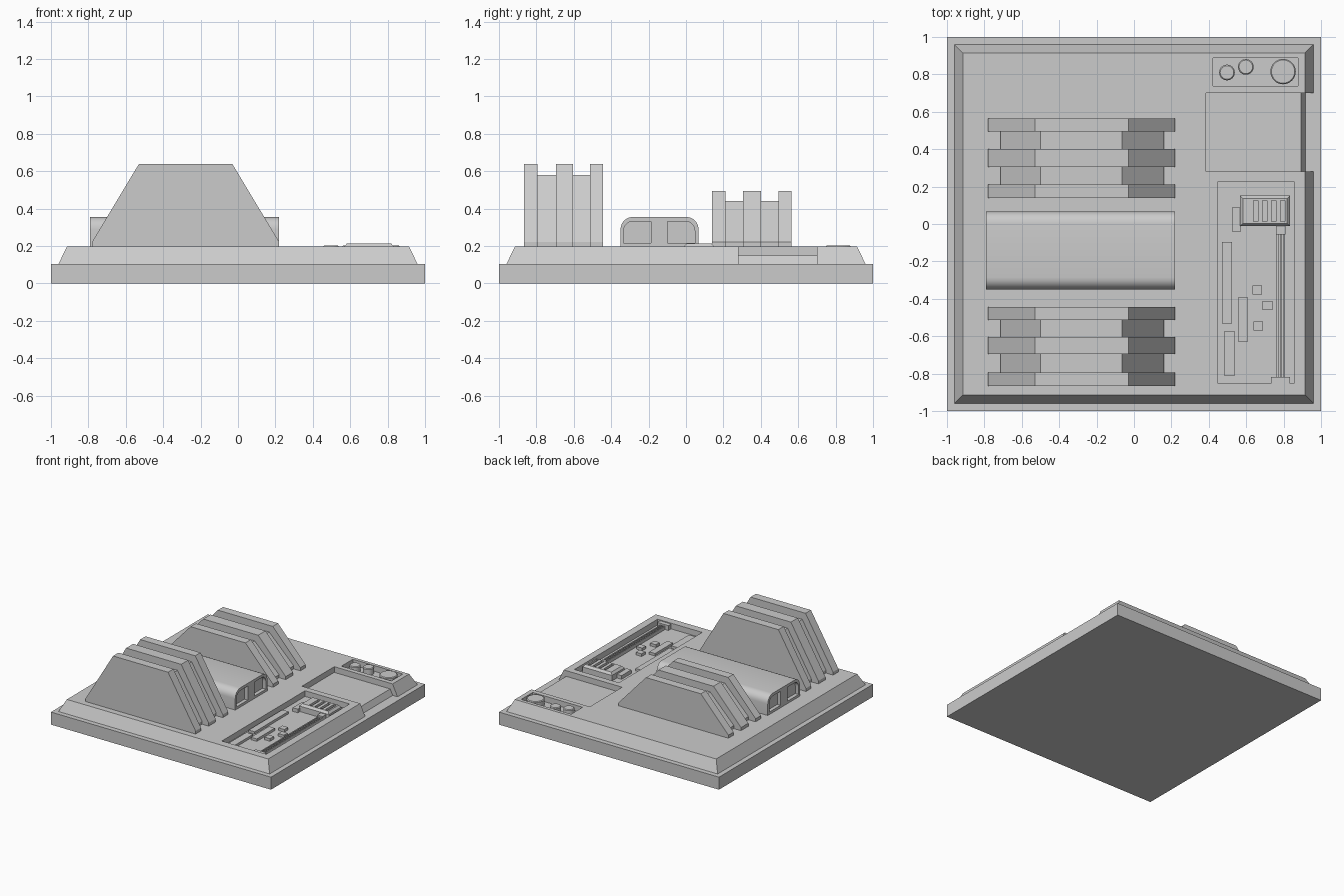
import bpy, bmesh, math

if "Cube" in bpy.data.objects:
    bpy.data.objects.remove(bpy.data.objects["Cube"])


def make(name, bm):
    bmesh.ops.recalc_face_normals(bm, faces=bm.faces)
    me = bpy.data.meshes.new(name)
    bm.to_mesh(me)
    bm.free()
    ob = bpy.data.objects.new(name, me)
    bpy.context.collection.objects.link(ob)
    return ob


def loft(name, rings):
    """Skin a list of equal-length point rings and cap both ends."""
    bm = bmesh.new()
    vs = [[bm.verts.new(p) for p in r] for r in rings]
    n = len(vs[0])
    for a, b in zip(vs, vs[1:]):
        for i in range(n):
            j = (i + 1) % n
            bm.faces.new((a[i], a[j], b[j], b[i]))
    bm.faces.new(vs[0])
    bm.faces.new(vs[-1])
    return make(name, bm)


def rect(x0, x1, y0, y1, z):
    return [(x0, y0, z), (x1, y0, z), (x1, y1, z), (x0, y1, z)]


def box(name, x0, x1, y0, y1, z0, z1):
    return loft(name, [rect(x0, x1, y0, y1, z0), rect(x0, x1, y0, y1, z1)])


def prism_y(name, pts, y0, y1):
    return loft(name, [[(x, y, z) for x, z in pts] for y in (y0, y1)])


def prism_x(name, pts, x0, x1):
    return loft(name, [[(x, y, z) for y, z in pts] for x in (x0, x1)])


def disc(name, x, y, r, z0, z1):
    ring = [(math.cos(i * math.pi / 16), math.sin(i * math.pi / 16)) for i in range(32)]
    return loft(name, [[(x + s * c, y + s * d, z) for c, d in ring]
                       for s, z in ((r, z0), (r, z1 - .006), (r - .006, z1))])


def cut(ob, cutter):
    m = ob.modifiers.new("cut", "BOOLEAN")
    m.operation, m.solver, m.object = "DIFFERENCE", "EXACT", cutter
    bpy.context.view_layer.objects.active = ob
    bpy.ops.object.modifier_apply(modifier=m.name)
    bpy.data.objects.remove(cutter)


def arc(cy, cz, r, a0, a1, n=6):
    return [(cy + r * math.cos(math.radians(a0 + (a1 - a0) * i / n)),
             cz + r * math.sin(math.radians(a0 + (a1 - a0) * i / n))) for i in range(n + 1)]


TOP, FLOOR = .197, .15

# Base slab and bevelled deck with three recesses
box("base_slab", -1, 1, -1, 1, 0, .103)
deck = loft("deck", [rect(-s, s, -s, s, z) for s, z in ((.96, .103), (.915, TOP))])
cut(deck, prism_y("notch_cutter", [(.385, FLOOR), (.893, FLOOR), (.943, .05), (1.1, .05),
                                   (1.1, .3), (.385, .3)], .28, .70))
cut(deck, box("dial_pocket_cutter", .423, .877, .738, .887, FLOOR, .3))
cut(deck, box("long_pocket_cutter", .45, .855, -.853, .228, FLOOR, .3))

# Two banks of trapezoid fins, alternating tall and short
WIDE = (-.78, -.53, -.03, .22)
NARROW = (-.715, -.50, -.063, .16)
banks = {"rear_fin": ((.14, .21, .305, .40, .495, .563), .495, .44),
         "front_fin": ((-.865, -.795, -.695, -.605, -.512, -.443), .638, .58)}
for name, (ys, tall, short) in banks.items():
    for i in range(5):
        (a, b, c, d), h = (WIDE, tall) if i % 2 == 0 else (NARROW, short)
        prism_y(f"{name}_{i + 1}", [(a, TOP), (d, TOP), (d, .222), (c, h), (b, h), (a, .222)],
                ys[i], ys[i + 1])

# Rounded housing between the fins, with two windows in each end
Y0, Y1, ZT, R = -.35, .067, .355, .065
housing = prism_x("housing", [(Y0, TOP), (Y1, TOP)] + arc(Y1 - R, ZT - R, R, 0, 90)
                  + arc(Y0 + R, ZT - R, R, 90, 180), -.79, .22)
for x0, x1 in ((-.9, -.76), (.19, .3)):
    cut(housing, prism_x("window_cutter", [(-.333, .217), (-.187, .217), (-.187, .332)]
                         + arc(-.283, .282, .05, 90, 180), x0, x1))
    cut(housing, prism_x("window_cutter", [(-.10, .332), (-.10, .217), (.047, .217)]
                         + arc(-.003, .282, .05, 0, 90), x0, x1))
bpy.ops.object.select_all(action="DESELECT")
housing.select_set(True)
bpy.context.view_layer.objects.active = housing
bpy.ops.object.shade_smooth_by_angle(angle=math.radians(35))

# Round dials
for i, (x, y, r) in enumerate(((.497, .81, .042), (.598, .84, .042), (.797, .815, .068))):
    disc(f"dial_{i + 1}", x, y, r, FLOOR, .202)

# Slotted sliding carriage
carriage = loft("carriage", [rect(.567 + s, .834 - s, -.012 + s, .152 - s, z)
                             for s, z in ((0, FLOOR), (0, .195), (.015, .213))])
for i in range(4):
    x = .640 + i * .048
    cut(carriage, box("slot_cutter", x, x + .022, .013, .125, .185, .3))

# Rails and their end stops
for i, x in enumerate((.763, .780, .797)):
    box(f"rail_{i + 1}", x, x + .009, -.82, -.012, FLOOR, .178)
box("rail_stop_front", .733, .833, -.853, -.818, FLOOR, .19)
box("rail_stop_rear", .76, .81, -.057, -.012, FLOOR, .19)

# Raised blocks on the pocket floor
blocks = ((.47, .525, -.533, -.095, .17), (.48, .54, -.81, -.575, .17),
          (.557, .61, -.627, -.393, .17), (.633, .685, -.377, -.328, .172),
          (.687, .74, -.46, -.413, .172), (.638, .69, -.57, -.52, .172),
          (.525, .572, -.04, .087, .18))
for i, (x0, x1, y0, y1, z) in enumerate(blocks):
    box(f"block_{i + 1}", x0, x1, y0, y1, FLOOR, z)
